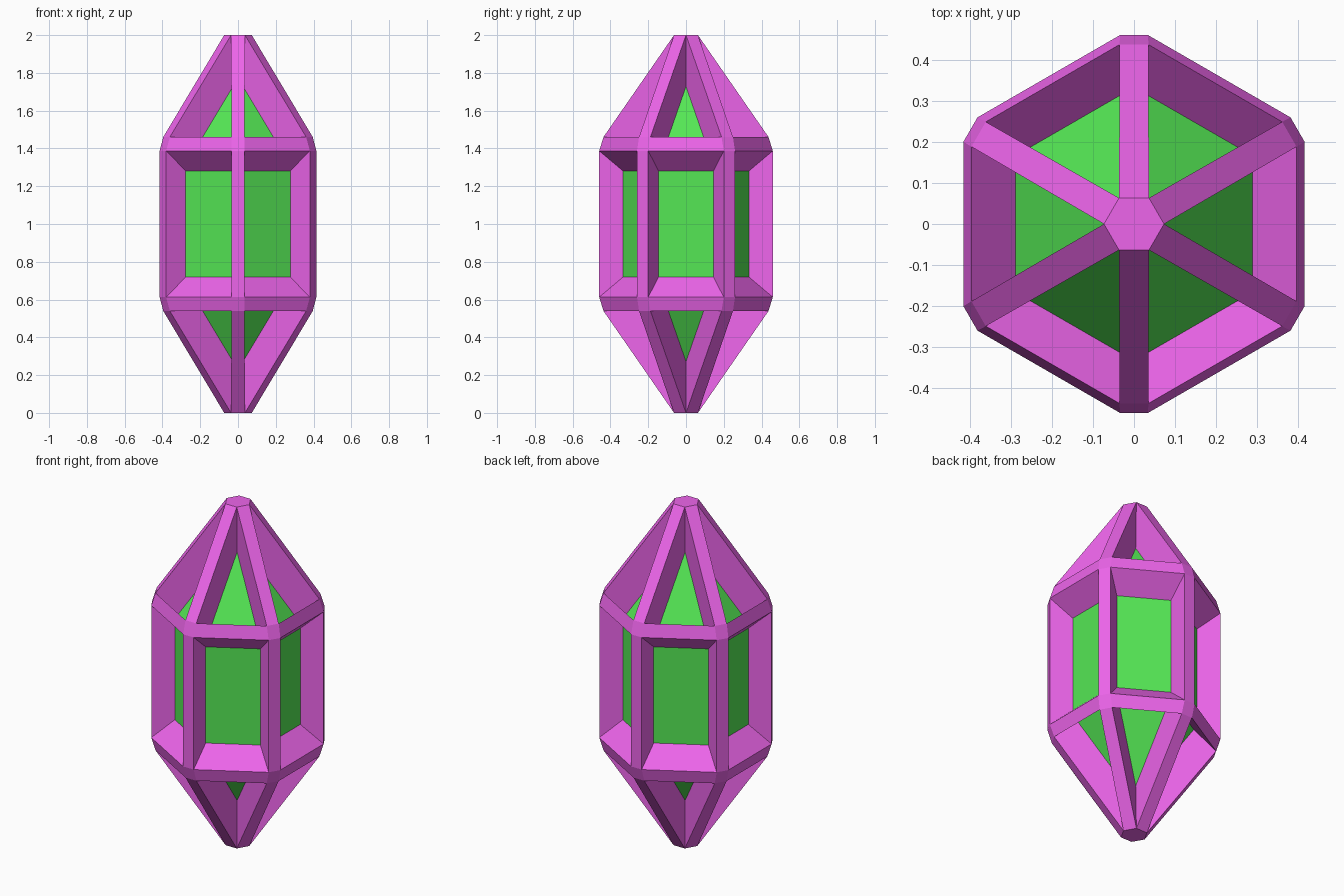
import bpy, bmesh
from math import radians
from mathutils import Matrix, Vector

if "Cube" in bpy.data.objects:
    bpy.data.objects.remove(bpy.data.objects["Cube"])

SCALE = 0.728          # recessed panels are the outer faces shrunk towards the centre
CENTRE = Vector((0, 0, 1))


def material(name, colour):
    m = bpy.data.materials.new(name)
    m.diffuse_color = colour
    m.use_nodes = True
    m.node_tree.nodes["Principled BSDF"].inputs["Base Color"].default_value = m.diffuse_color
    return m


bm = bmesh.new()

# Corner points of one sixth (belt panel and tip panel), mirrored up/down and rotated
sector = [(0.415, 0.2, 0.387), (0.415, -0.2, 0.387),
          (0.3955, 0.188, 0.461), (0.3955, -0.188, 0.461),
          (0.073, 0, 1.0)]
for i in range(6):
    turn = Matrix.Rotation(radians(60 * i), 3, 'Z')
    for x, y, z in sector:
        for s in (1, -1):
            bm.verts.new(turn @ Vector((x, y, s * z)) + CENTRE)

# Bevelled crystal shell
bmesh.ops.convex_hull(bm, input=bm.verts[:])
bmesh.ops.dissolve_limit(bm, angle_limit=radians(2), verts=bm.verts[:], edges=bm.edges[:])
bmesh.ops.recalc_face_normals(bm, faces=bm.faces[:])

# Recess the large faces and colour their floors green
panels = [f for f in bm.faces if f.calc_area() > 0.08]
floors = bmesh.ops.extrude_discrete_faces(bm, faces=panels)['faces']
for f in floors:
    f.material_index = 1
    for v in f.verts:
        v.co = CENTRE + (v.co - CENTRE) * SCALE
bm.normal_update()

mesh = bpy.data.meshes.new("crystal")
bm.to_mesh(mesh)
bm.free()
mesh.materials.append(material("magenta_frame", (0.85, 0.13, 0.83, 1)))
mesh.materials.append(material("green_panel", (0.09, 0.8, 0.09, 1)))
bpy.context.collection.objects.link(bpy.data.objects.new("crystal", mesh))
